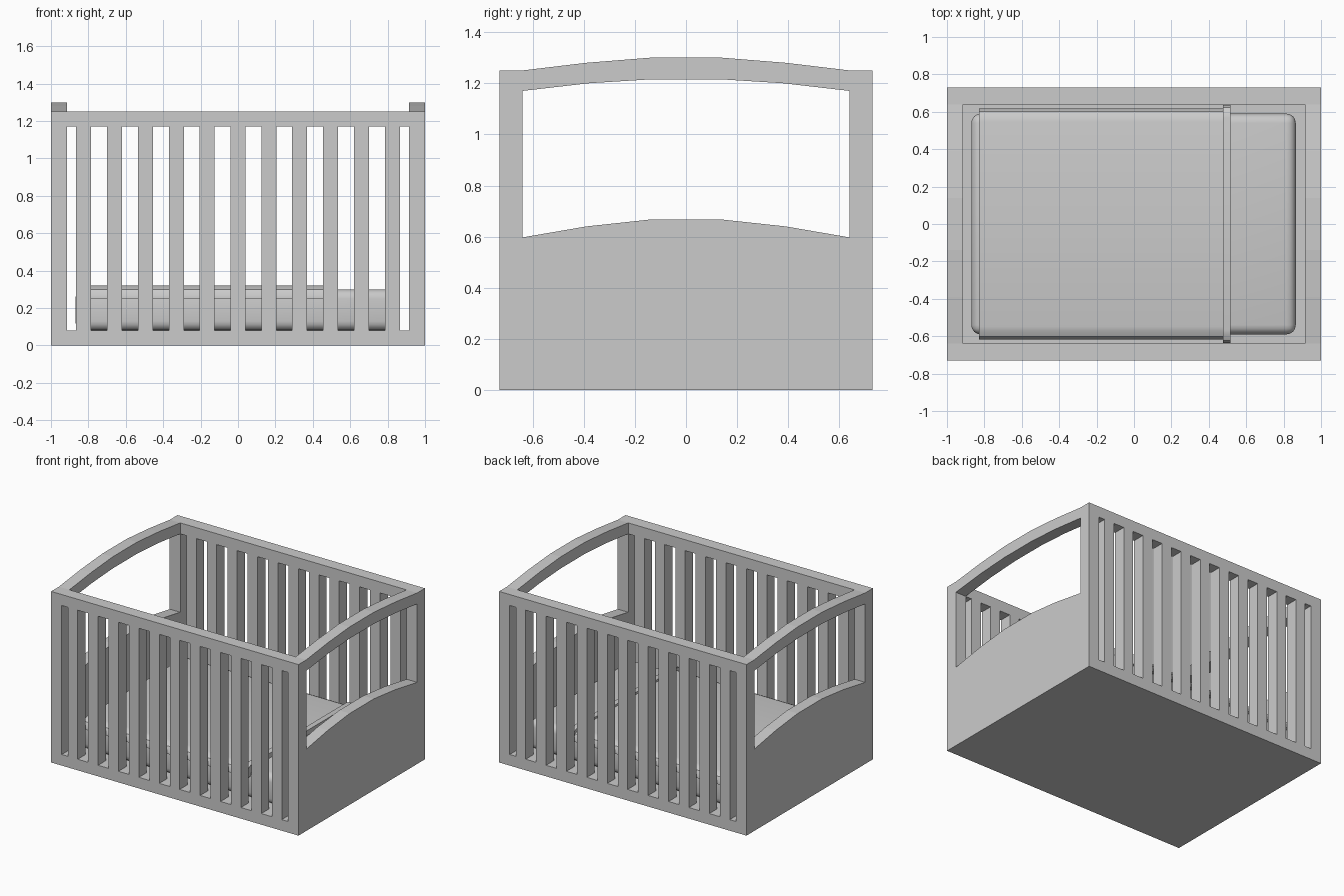
import bpy
import bmesh
from mathutils import Vector

old = bpy.data.objects.get("Cube")
if old:
    bpy.data.objects.remove(old, do_unlink=True)

grey = bpy.data.materials.new("plain_grey")
grey.use_nodes = True
colour = (0.6, 0.6, 0.6, 1)
grey.diffuse_color = colour
grey.node_tree.nodes["Principled BSDF"].inputs["Base Color"].default_value = colour


def prism(name, profile, x0, x1):
    """Extrude a (y, z) outline along x."""
    bm = bmesh.new()
    face = bm.faces.new([bm.verts.new((x0, y, z)) for y, z in profile])
    made = bmesh.ops.extrude_face_region(bm, geom=[face])["geom"]
    verts = [v for v in made if isinstance(v, bmesh.types.BMVert)]
    bmesh.ops.translate(bm, verts=verts, vec=Vector((x1 - x0, 0, 0)))
    bmesh.ops.recalc_face_normals(bm, faces=bm.faces)
    mesh = bpy.data.meshes.new(name)
    bm.to_mesh(mesh)
    bm.free()
    mesh.materials.append(grey)
    obj = bpy.data.objects.new(name, mesh)
    bpy.context.collection.objects.link(obj)
    return obj


def box(name, x0, x1, y, z0, z1):
    return prism(name, [(-y, z0), (y, z0), (y, z1), (-y, z1)], x0, x1)


def mirrored(half):
    """Complete an outline given from its +y end to the middle."""
    return half + [(-y, z) for y, z in reversed(half)]


def activate(obj):
    bpy.ops.object.select_all(action="DESELECT")
    obj.select_set(True)
    bpy.context.view_layer.objects.active = obj


def cut(obj, cutter):
    cutter.hide_render = True
    mod = obj.modifiers.new("cut", "BOOLEAN")
    mod.operation = "DIFFERENCE"
    mod.solver = "EXACT"
    mod.object = cutter
    activate(obj)
    bpy.ops.object.modifier_apply(modifier=mod.name)
    bpy.data.objects.remove(cutter, do_unlink=True)


HALF_Y, IN_Y, IN_X = 0.73, 0.64, 0.915
SILL, HEAD, TOP = 0.08, 1.17, 1.25

# Crib frame: arched block, hollowed out
frame = prism("crib_frame", mirrored([(HALF_Y, 0), (HALF_Y, TOP), (IN_Y, TOP),
                                      (0.39, 1.28), (0.14, 1.3)]), -1, 1)
cut(frame, box("cavity_cutter", -IN_X, IN_X, IN_Y, SILL, 2))

# Arched openings in both end panels
upper = [(IN_Y, HEAD), (0.38, 1.2), (0.14, 1.215)]
lower = [(-0.14, 0.667), (-0.39, 0.64), (-IN_Y, 0.597)]
outline = mirrored(upper) + [(-y, z) for y, z in mirrored(
    [(-y, z) for y, z in reversed(lower)][::-1])]
opening = mirrored(upper) + list(reversed(lower)) + [(-y, z) for y, z in lower]
cut(frame, prism("end_opening_cutter", opening, -1.2, 1.2))

# Slots between the side bars
BARS, PITCH, BAR = 11, 0.165, 0.08
edge = IN_X - 0.001
left = -edge
for i in range(BARS + 1):
    centre = (i - (BARS - 1) / 2) * PITCH
    right = centre - BAR / 2 if i < BARS else edge
    cut(frame, box("slot_cutter", left, right, 1, SILL + 0.001, HEAD))
    left = centre + BAR / 2

# Mattress with rounded edges
mattress = box("mattress", -0.87, 0.865, 0.59, SILL, 0.3)
bevel = mattress.modifiers.new("round", "BEVEL")
bevel.width = 0.05
bevel.segments = 4
activate(mattress)
bpy.ops.object.modifier_apply(modifier=bevel.name)
bpy.ops.object.shade_smooth_by_angle()


# Blanket draped over the mattress, with a raised folded hem
def drape(name, x0, x1, y, top):
    half = [(y, 0.25), (y, top - 0.05), (y - 0.015, top - 0.02), (y - 0.045, top - 0.005),
            (y - 0.07, top)]
    activate(prism(name, mirrored(half), x0, x1))
    bpy.ops.object.shade_smooth_by_angle()


drape("blanket", -0.83, 0.48, 0.617, 0.32)
drape("blanket_hem", 0.475, 0.515, 0.637, 0.335)
